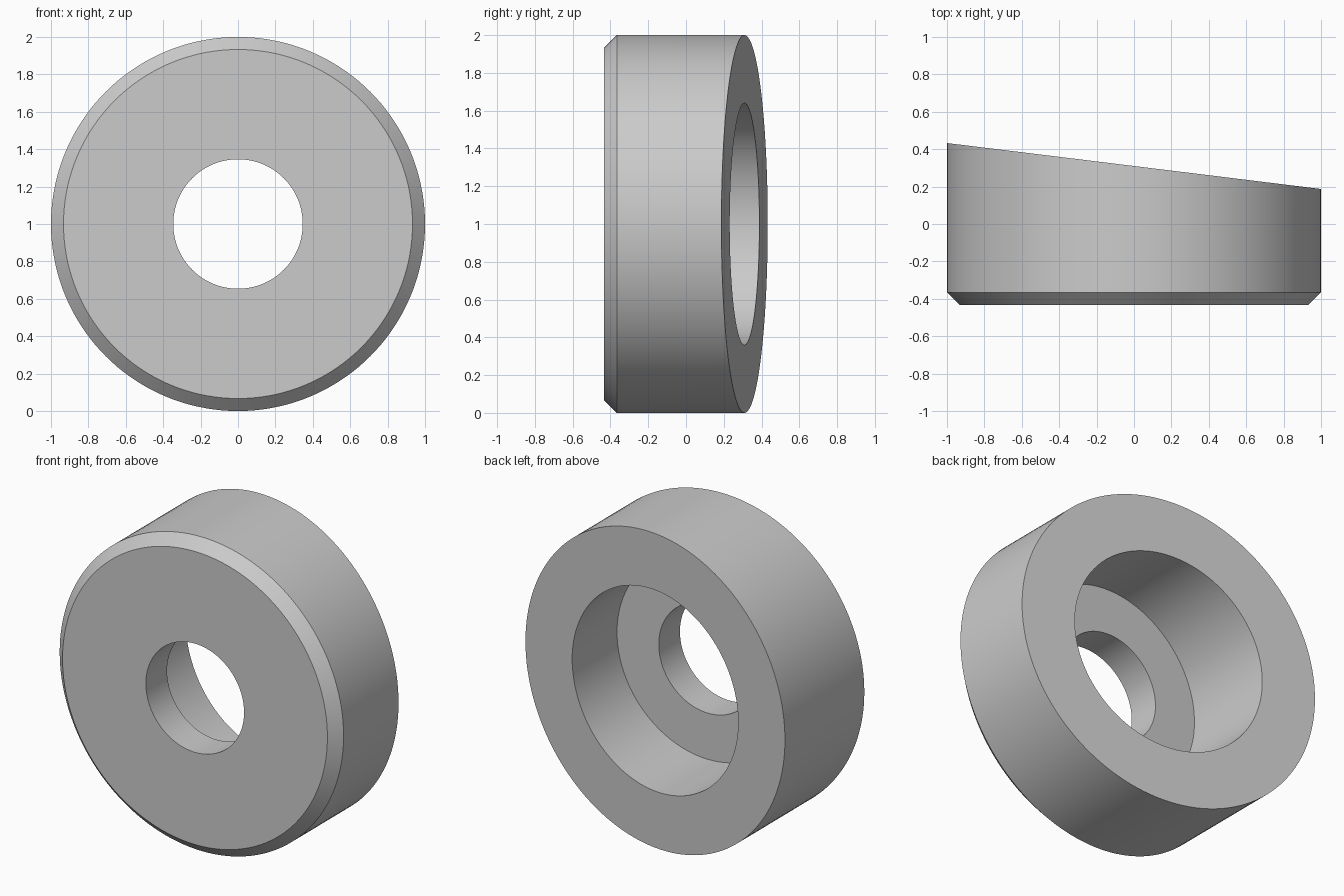
import bpy
import bmesh
import math

cube = bpy.data.objects.get("Cube")
if cube:
    bpy.data.objects.remove(cube, do_unlink=True)

SEGMENTS = 144
FRONT = -0.433
BACK_MID = 0.31
SLOPE = math.tan(math.radians(7))
CHAMFER = 0.067
HOLE_R, BORE_R, BORE_FLOOR = 0.346, 0.64, -0.22

# Closed section: radius, depth, and whether the ring lies on the slanted back
profile = [
    (HOLE_R, FRONT, False),
    (1 - CHAMFER, FRONT, False),
    (1, FRONT + CHAMFER, False),
    (1, BACK_MID, True),
    (BORE_R, BACK_MID, True),
    (BORE_R, BORE_FLOOR, False),
    (HOLE_R, BORE_FLOOR, False),
]

# Sweep the section round the y axis, tilting the back rings
bm = bmesh.new()
rings = []
for radius, depth, slanted in profile:
    ring = []
    for i in range(SEGMENTS):
        a = math.tau * i / SEGMENTS
        x, z = radius * math.cos(a), 1 + radius * math.sin(a)
        ring.append(bm.verts.new((x, depth - SLOPE * x if slanted else depth, z)))
    rings.append(ring)

for k, ring in enumerate(rings):
    following = rings[(k + 1) % len(rings)]
    for i in range(SEGMENTS):
        j = (i + 1) % SEGMENTS
        bm.faces.new((ring[i], ring[j], following[j], following[i]))
bmesh.ops.recalc_face_normals(bm, faces=bm.faces)

mesh = bpy.data.meshes.new("angled_spacer_ring")
bm.to_mesh(mesh)
bm.free()
ring_obj = bpy.data.objects.new("angled_spacer_ring", mesh)
bpy.context.collection.objects.link(ring_obj)

# Plain grey metal
grey = bpy.data.materials.new("light_grey")
grey.use_nodes = True
colour = (0.6, 0.6, 0.6, 1)
grey.diffuse_color = colour
grey.node_tree.nodes["Principled BSDF"].inputs["Base Color"].default_value = colour
mesh.materials.append(grey)

# Smooth round walls, crisp rims
bpy.ops.object.select_all(action="DESELECT")
ring_obj.select_set(True)
bpy.context.view_layer.objects.active = ring_obj
bpy.ops.object.shade_smooth_by_angle(angle=math.radians(30))
